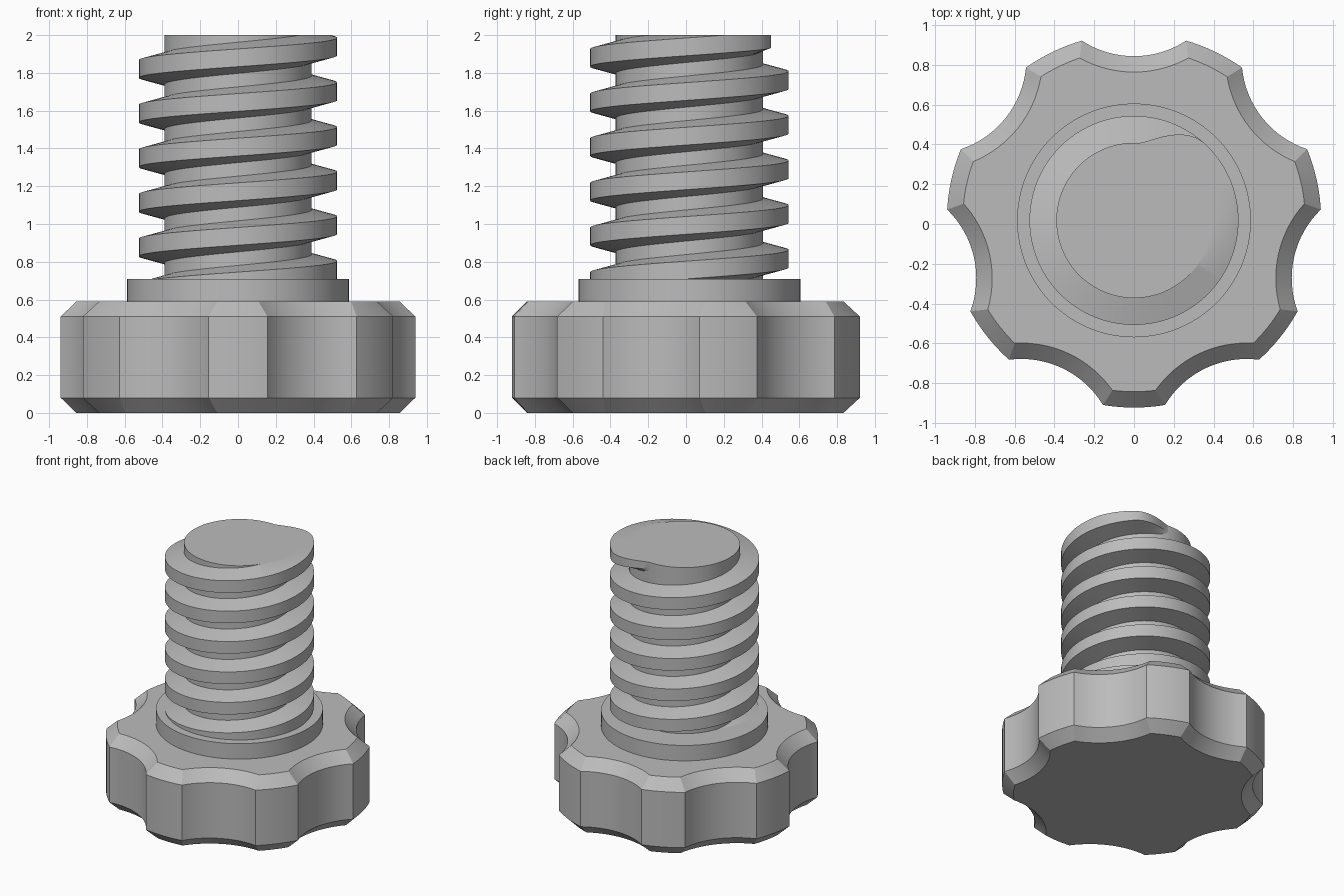
import bpy, bmesh
from math import sin, cos, acos, asin, pi, tau, radians

cube = bpy.data.objects.get("Cube")
if cube:
    bpy.data.objects.remove(cube, do_unlink=True)

AXIS_Y = 0.018                       # the odd lobe count shifts the axis off centre
LOBES, KNOB_R, SCALLOP_R, SCALLOP_D = 7, 0.94, 0.48, 1.305
KNOB_TOP, CHAMFER = 0.59, 0.08
COLLAR_R, COLLAR_TOP = 0.587, 0.71
CORE_R, CREST_R, TOP = 0.39, 0.525, 2.0
PITCH, CREST_HALF, ROOT_HALF = 0.2363, 0.047, 0.084

grey = bpy.data.materials.new("plain grey")
grey.use_nodes = True
colour = (0.5, 0.5, 0.5, 1)
grey.diffuse_color = colour
grey.node_tree.nodes["Principled BSDF"].inputs["Base Color"].default_value = colour


def finish(name, bm):
    bmesh.ops.recalc_face_normals(bm, faces=bm.faces)
    mesh = bpy.data.meshes.new(name)
    bm.to_mesh(mesh)
    bm.free()
    mesh.materials.append(grey)
    obj = bpy.data.objects.new(name, mesh)
    obj.location.y = AXIS_Y
    bpy.context.collection.objects.link(obj)
    bpy.ops.object.select_all(action='DESELECT')
    obj.select_set(True)
    bpy.context.view_layer.objects.active = obj
    bpy.ops.object.shade_smooth_by_angle(angle=radians(25))
    return obj


def loft(bm, sections):
    """Skin closed sections of equal length and cap both ends."""
    rings = [[bm.verts.new(p) for p in s] for s in sections]
    for a, b in zip(rings, rings[1:]):
        for i in range(len(a)):
            j = (i + 1) % len(a)
            bm.faces.new((a[i], a[j], b[j], b[i]))
    bm.faces.new(rings[0])
    bm.faces.new(rings[-1])


def circle(r, z, n=128):
    return [(r * cos(tau * i / n), r * sin(tau * i / n), z) for i in range(n)]


def knob_outline(inset, z, steps=16):
    """Round outline with a circular scallop between each pair of lobes."""
    r, s, d = KNOB_R - inset, SCALLOP_R + inset, SCALLOP_D
    half = acos((r * r + d * d - s * s) / (2 * r * d))
    sweep = asin(r * sin(half) / s)
    pts = []
    for k in range(LOBES):
        a = pi / 2 + k * tau / LOBES
        for i in range(steps + 1):
            t = a + pi + sweep * (1 - 2 * i / steps)
            pts.append((d * cos(a) + s * cos(t), d * sin(a) + s * sin(t), z))
        for i in range(1, steps):
            t = a + half + (tau / LOBES - 2 * half) * i / steps
            pts.append((r * cos(t), r * sin(t), z))
    return pts


# Scalloped knob with chamfered rims
bm = bmesh.new()
loft(bm, [knob_outline(CHAMFER, 0), knob_outline(0, CHAMFER),
          knob_outline(0, KNOB_TOP - CHAMFER), knob_outline(CHAMFER, KNOB_TOP)])
finish("knob", bm)

# Collar and screw core
for name, r, z0, z1 in (("collar", COLLAR_R, KNOB_TOP - 0.02, COLLAR_TOP),
                        ("screw_core", CORE_R, COLLAR_TOP - 0.02, TOP)):
    bm = bmesh.new()
    loft(bm, [circle(r, z0), circle(r, z1)])
    finish(name, bm)

# Trapezoid thread: rises from inside the collar and fades out at the back of the top
STEPS, END = 96, pi / 2              # steps per turn, angle where the thread ends
FADE = radians(42)
END_Z = 1.939 + PITCH * END / tau    # height of the crest centre at the end
INNER_R = CORE_R - 0.006
count = int(6.25 * STEPS)
sections = []
for i in range(count + 1):
    back = (count - i) * tau / STEPS
    a, z = END - back, END_Z - PITCH * back / tau
    f = min(1, back / FADE)
    f = f * f * (3 - 2 * f)
    crest = INNER_R + 0.002 + (CREST_R - INNER_R - 0.002) * f
    sections.append([(r * cos(a), r * sin(a), z + h) for r, h in (
        (INNER_R, -ROOT_HALF), (crest, -CREST_HALF),
        (crest, CREST_HALF), (INNER_R, ROOT_HALF))])
bm = bmesh.new()
loft(bm, sections)
cut = bmesh.ops.bisect_plane(bm, geom=bm.verts[:] + bm.edges[:] + bm.faces[:],
                             plane_co=(0, 0, TOP), plane_no=(0, 0, 1), clear_outer=True)
rim = [e for e in cut["geom_cut"] if isinstance(e, bmesh.types.BMEdge)]
bmesh.ops.triangle_fill(bm, edges=rim, use_beauty=True)
finish("screw_thread", bm)
